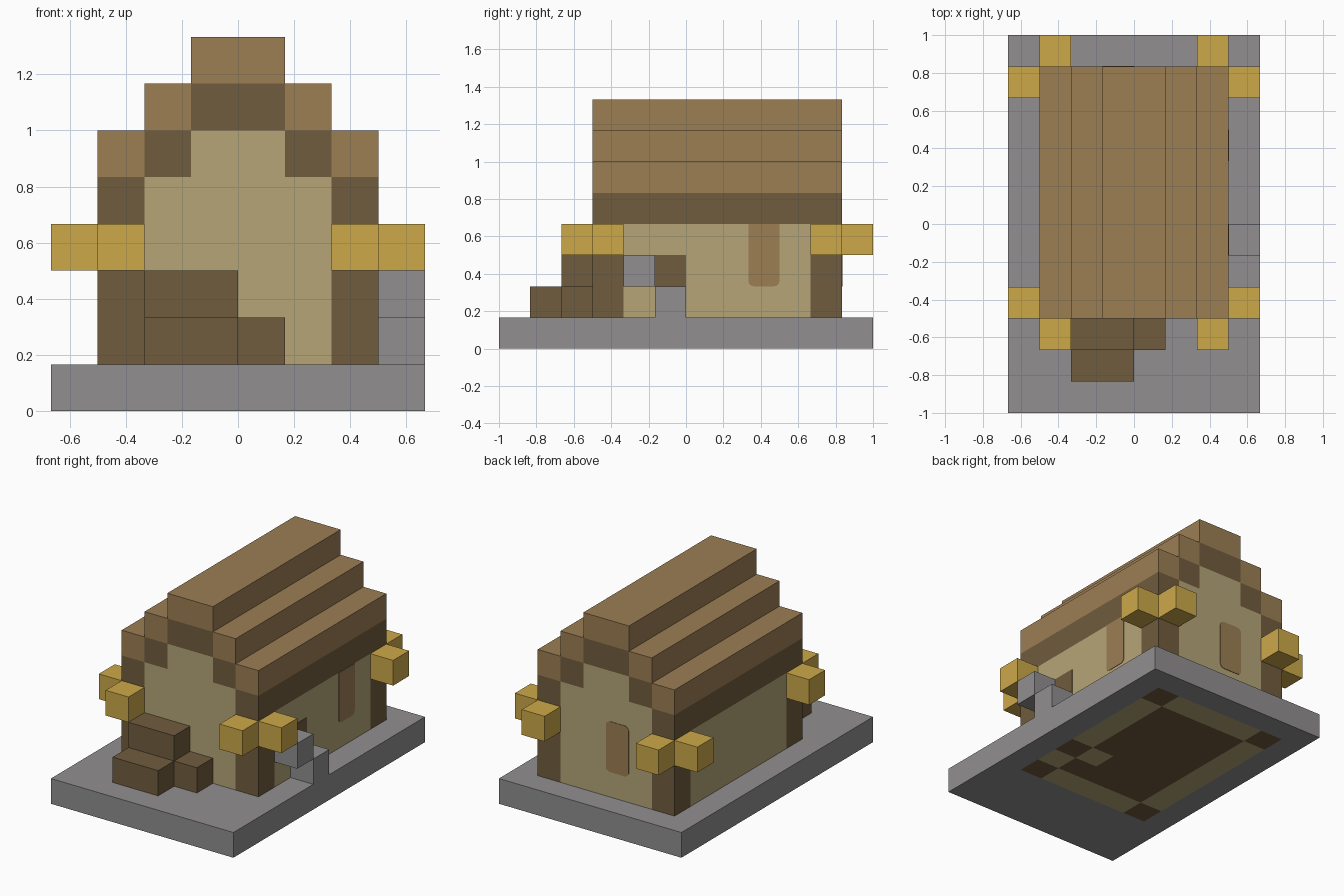
import bpy
import bmesh
from mathutils import Vector

U = 1 / 6  # one block

cube = bpy.data.objects.get("Cube")
if cube:
    bpy.data.objects.remove(cube, do_unlink=True)


def material(name, r, g, b):
    def linear(v):
        v /= 255
        return v / 12.92 if v <= 0.04045 else ((v + 0.055) / 1.055) ** 2.4
    colour = (linear(r), linear(g), linear(b), 1)
    mat = bpy.data.materials.new(name)
    mat.use_nodes = True
    mat.diffuse_color = colour
    mat.node_tree.nodes["Principled BSDF"].inputs["Base Color"].default_value = colour
    return mat


stone = material("grey stone", 145, 143, 144)
dark_wood = material("dark wood", 113, 92, 62)
light_wood = material("light wood", 156, 126, 84)
plaster = material("tan plaster", 181, 165, 119)
lamp_yellow = material("lamp yellow", 205, 169, 73)


def finish(name, bm, *mats):
    mesh = bpy.data.meshes.new(name)
    bmesh.ops.recalc_face_normals(bm, faces=bm.faces)
    bm.to_mesh(mesh)
    bm.free()
    for mat in mats:
        mesh.materials.append(mat)
    obj = bpy.data.objects.new(name, mesh)
    bpy.context.collection.objects.link(obj)
    return obj


def box_mesh(x, y, z):
    """Box from (min, max) ranges given in blocks."""
    bm = bmesh.new()
    bmesh.ops.create_cube(bm, size=1)
    for v in bm.verts:
        v.co = Vector([U * (r[0] + r[1]) / 2 + c * U * (r[1] - r[0])
                       for c, r in zip(v.co, (x, y, z))])
    return bm


def box(name, x, y, z, mat):
    return finish(name, box_mesh(x, y, z), mat)


def pair(name, x, y, z, mat):
    """A box and its mirror image across x."""
    box("left_" + name, x, y, z, mat)
    box("right_" + name, (-x[1], -x[0]), y, z, mat)


def window(name, x, y, z, axis, round_top):
    """Thin plate whose corners are rounded along its facing axis."""
    bm = box_mesh(x, y, z)
    middle = U * (z[0] + z[1]) / 2
    edges = [e for e in bm.edges
             if abs((e.verts[0].co - e.verts[1].co).normalized()[axis]) > 0.9
             and (round_top or e.verts[0].co.z < middle)]
    bmesh.ops.bevel(bm, geom=edges, offset=0.03, segments=4, profile=0.5,
                    affect='EDGES')
    finish(name, bm, light_wood)


# Ground slab, with the floor plan inlaid on its underside
def floor_colour(x, y):
    if abs(x) > 3 or y < -3 or y > 5:
        return 0
    side, end = abs(x) > 2, y < -2 or y > 4
    if -1 < y < 0 and x > 1:
        return 1 if x > 2 else 2
    return 2 if side != end else 1


bm = bmesh.new()
bmesh.ops.create_grid(bm, x_segments=8, y_segments=12, size=1)
for v in bm.verts:
    v.co.x *= 4 * U
under = list(bm.faces)
for f in under:
    c = f.calc_center_median() / U
    f.material_index = floor_colour(c.x, c.y)
rim = [e for e in bm.edges if e.is_boundary]
new = bmesh.ops.extrude_edge_only(bm, edges=rim)["geom"]
for v in new:
    if isinstance(v, bmesh.types.BMVert):
        v.co.z = U
top_edges = [e for e in new if isinstance(e, bmesh.types.BMEdge)
             and all(abs(v.co.z - U) < 1e-5 for v in e.verts)]
bmesh.ops.contextual_create(bm, geom=top_edges)
for f in bm.faces:
    if f.calc_center_median().z > 0.01:
        f.material_index = 0
finish("ground_slab", bm, stone, dark_wood, plaster)

# Walls, gables and corner posts
length = (-3, 5)
box("end_walls", (-2, 2), length, (1, 5), plaster)
box("side_walls", (-3, 3), (-2, 4), (1, 4), plaster)
box("gables", (-1, 1), length, (5, 6), plaster)
for end, y in (("front", (-3, -2)), ("back", (4, 5))):
    pair(end + "_post", (2, 3), y, (1, 4), dark_wood)

# Stepped roof: dark beams under light boards
pair("eave_beam", (2, 3), length, (4, 5), dark_wood)
pair("eave_boards", (2, 3), length, (5, 6), light_wood)
pair("upper_beam", (1, 2), length, (5, 6), dark_wood)
pair("upper_boards", (1, 2), length, (6, 7), light_wood)
box("ridge_beam", (-1, 1), length, (6, 7), dark_wood)
box("ridge_boards", (-1, 1), length, (7, 8), light_wood)

# Two lamps on every corner post
for end, side_y, end_y in (("front", (-3, -2), (-4, -3)), ("back", (4, 5), (5, 6))):
    pair(end + "_side_lamp", (3, 4), side_y, (3, 4), lamp_yellow)
    pair(end + "_end_lamp", (2, 3), end_y, (3, 4), lamp_yellow)

# Wooden front steps
box("low_step", (-2, 0), (-5, -4), (1, 2), dark_wood)
box("high_step", (-2, 0), (-4, -3), (1, 3), dark_wood)
box("side_step", (0, 1), (-4, -3), (1, 2), dark_wood)

# Stone side steps and the hatch beside them
box("low_stone", (3, 4), (-1, 0), (1, 2), stone)
box("high_stone", (3, 4), (-2, -1), (2, 3), stone)
box("side_hatch", (3, 3.02), (-1, 0), (2, 3), dark_wood)

# Windows
window("side_window", (3, 3.02), (2, 3), (2, 4), 0, False)
window("back_window", (-1, 0), (5, 5.02), (2, 4), 1, True)
